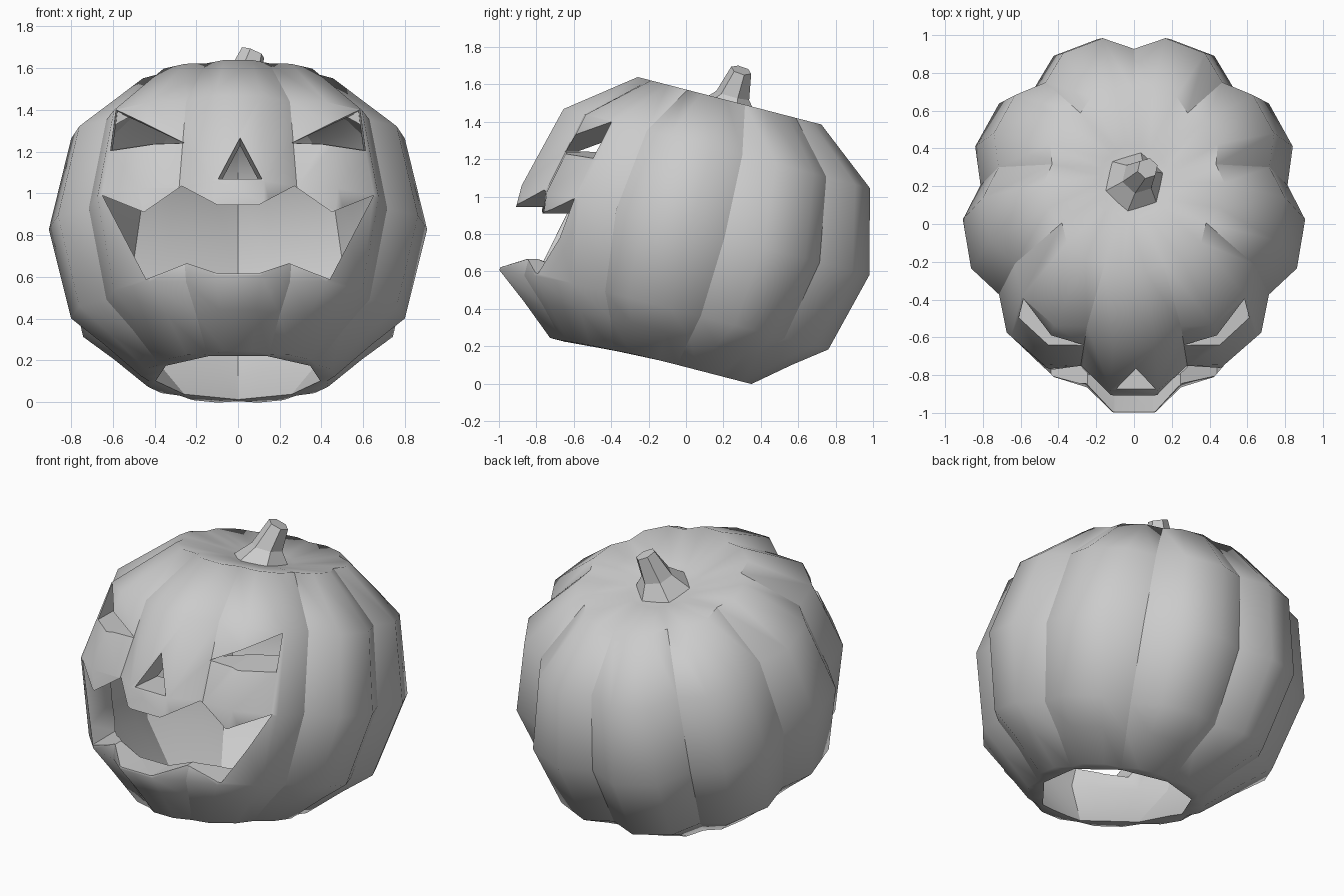
import bpy, bmesh, math
from mathutils import Vector

if "Cube" in bpy.data.objects:
    bpy.data.objects.remove(bpy.data.objects["Cube"])

TILT = math.radians(14.5)
LOBES = 9
C, S = math.cos(TILT), math.sin(TILT)


def make_object(name, bm):
    bmesh.ops.recalc_face_normals(bm, faces=bm.faces)
    me = bpy.data.meshes.new(name)
    bm.to_mesh(me)
    bm.free()
    ob = bpy.data.objects.new(name, me)
    bpy.context.collection.objects.link(ob)
    return ob


def bridge(bm, a, b):
    n = len(a)
    for i in range(n):
        bm.faces.new((a[i], a[(i + 1) % n], b[(i + 1) % n], b[i]))


def fan(bm, ring, pole):
    n = len(ring)
    for i in range(n):
        bm.faces.new((ring[i], ring[(i + 1) % n], pole))


def place(x, u, w):
    """Lean the upright pumpkin back, and push its lower lip forward."""
    low = min(max((0.8 - w) / 0.43, 0), 1)
    front = min(max(-u / 0.4, 0), 1) * max(0, 1 - (x / 0.55) ** 2)
    u -= 0.15
    return Vector((x, C * u + S * w - 0.125 * low * front, -S * u + C * w))


def ring(bm, r, w, valley=None):
    """27-sided ring: lobed if valley is given, otherwise a flat-sided nonagon."""
    out = []
    step = 360 / LOBES
    for k in range(LOBES):
        for j, t in enumerate((0, 12, 28)):
            if valley is None:
                rr = r * math.cos(math.radians(20)) / math.cos(math.radians(t - 20))
            else:
                rr = r * (valley if j == 0 else 1)
            a = math.radians(k * step + t)
            out.append(bm.verts.new(place(0.93 * rr * math.sin(a), rr * math.cos(a), w)))
    return out


# Hollow lobed shell, open underneath; the wall is thinnest at the valleys
INNER = [(0.43, 1.44), (0.57, 1.38), (0.735, 1.24), (0.84, 0.806), (0.73, 0.367), (0.43, 0.085)]
OUTER = [(0.50, 0.085, 0.93), (0.69, 0.24, 0.91), (0.86, 0.367, 0.91), (0.975, 0.806, 0.91),
         (0.86, 1.257, 0.91), (0.515, 1.522, 0.92), (0.20, 1.48, 0.95)]
bm = bmesh.new()
inner = [ring(bm, r, w) for r, w in INNER]
outer = [ring(bm, r, w, v) for r, w, v in OUTER]
rings = inner + outer
for a, b in zip(rings, rings[1:]):
    bridge(bm, a, b)
fan(bm, rings[0], bm.verts.new(place(0, 0, 1.41)))
fan(bm, rings[-1], bm.verts.new(place(0, 0, 1.46)))
# creases along the valleys between ribs, inside and out
for group, count in ((inner, len(inner) - 1), (outer, 5)):
    for a, b in list(zip(group, group[1:]))[:count]:
        for i in range(0, 3 * LOBES, 3):
            bm.edges.get((a[i], b[i])).smooth = False
body = make_object("pumpkin_body", bm)


# Carved face openings; the hole can narrow toward the inside
def carve(name, outline, y_front, y_back, scale=1.0, centre=(0, 0)):
    bm = bmesh.new()
    cx, cz = centre
    a = [bm.verts.new((x, y_front, z)) for x, z in outline]
    b = [bm.verts.new((cx + (x - cx) * scale, y_back, cz + (z - cz) * scale))
         for x, z in outline]
    bridge(bm, a, b)
    bm.faces.new(a)
    bm.faces.new(b[::-1])
    cutter = make_object(name, bm)
    cutter.hide_render = True
    mod = body.modifiers.new(name, 'BOOLEAN')
    mod.operation = 'DIFFERENCE'
    mod.solver = 'EXACT'
    mod.object = cutter
    bpy.context.view_layer.objects.active = body
    bpy.ops.object.modifier_apply(modifier=mod.name)
    bpy.data.objects.remove(cutter)


half_mouth = [(0.10, 0.945), (0.27, 1.035), (0.45, 0.91), (0.65, 0.99),
              (0.44, 0.588), (0.245, 0.665), (0.10, 0.617)]
mouth = half_mouth + [(-x, z) for x, z in reversed(half_mouth)]
carve("mouth_cutter", mouth, -1.4, -0.1)
eye = [(0.595, 1.415), (0.25, 1.24), (0.40, 1.235), (0.62, 1.20)]
for side, label in ((1, "right"), (-1, "left")):
    carve(label + "_eye_cutter", [(side * x, z) for x, z in eye],
          -0.75, -0.2, 0.85, (side * 0.48, 1.26))
carve("nose_cutter", [(0.01, 1.30), (-0.1, 1.068), (0.12, 1.068)],
      -0.92, -0.4, 0.5, (0.01, 1.07))

# Bent stem with a flared base
bm = bmesh.new()
STEM = [((0, 0.22, 1.46), 0.165, 0), ((0.025, 0.25, 1.54), 0.09, 0.1),
        ((0.072, 0.295, 1.675), 0.055, 0.4)]
stem_rings = []
for (cx, cy, cz), r, lean in STEM:
    loop = []
    for i in range(6):
        a = 2 * math.pi * i / 6 + 0.3
        x, y = r * math.cos(a), r * math.sin(a)
        loop.append(bm.verts.new((cx + x, cy + y, cz - 0.26 * y - lean * x)))
    stem_rings.append(loop)
for a, b in zip(stem_rings, stem_rings[1:]):
    bridge(bm, a, b)
bm.faces.new(stem_rings[0][::-1])
bm.faces.new(stem_rings[-1])
stem = make_object("stem", bm)

# Rounded ribs with crisp carved edges
bpy.ops.object.select_all(action='DESELECT')
body.select_set(True)
bpy.context.view_layer.objects.active = body
bpy.ops.object.shade_smooth_by_angle(angle=math.radians(52), keep_sharp_edges=True)
